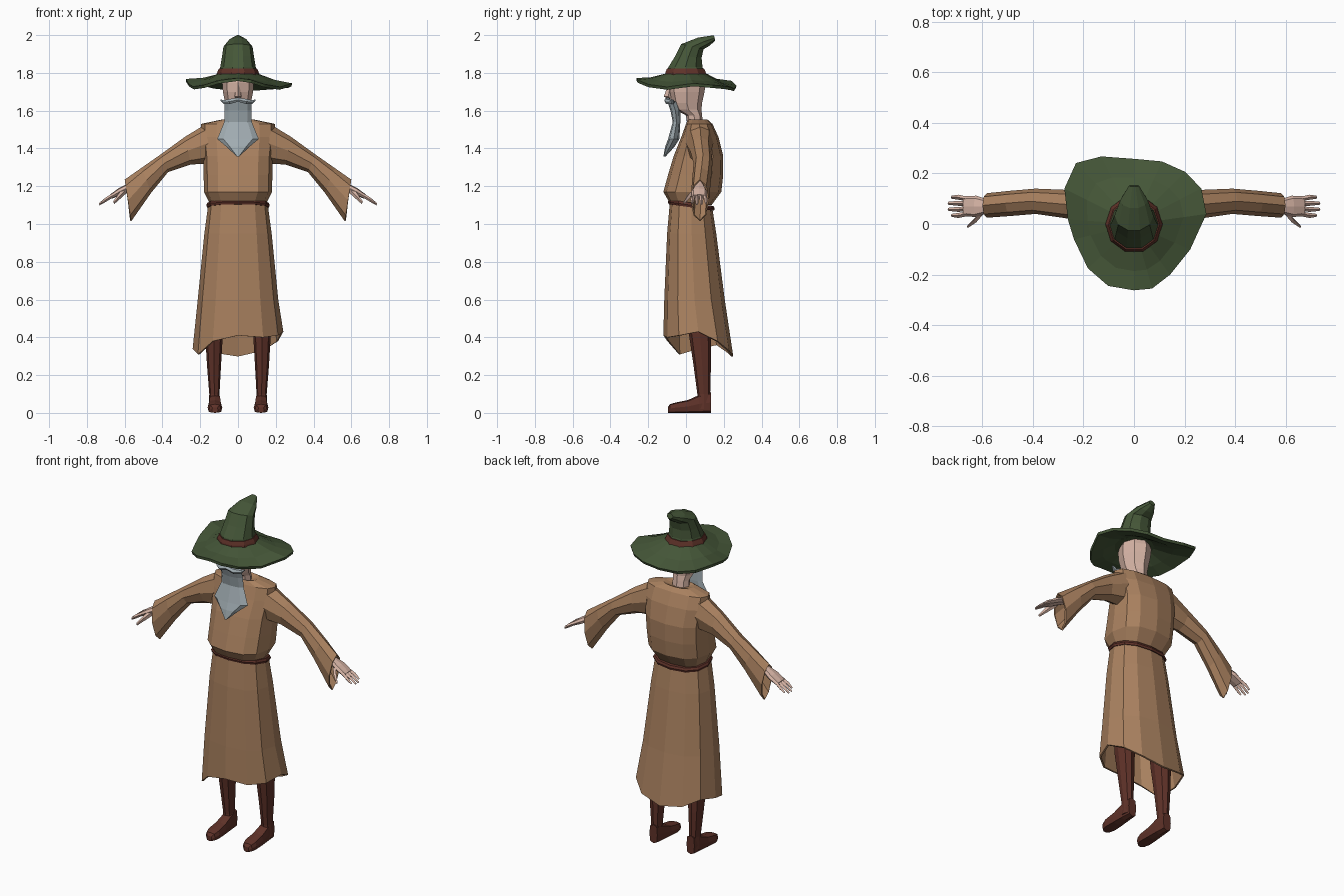
import bpy, bmesh, math
from mathutils import Vector as V


def material(name, rgb):
    m = bpy.data.materials.new(name)
    m.diffuse_color = (*rgb, 1)
    return m


TAN = material("tan_cloth", (0.40, 0.22, 0.115))
GREEN = material("green_felt", (0.06, 0.095, 0.04))
LEATHER = material("brown_leather", (0.115, 0.032, 0.022))
SKIN = material("skin", (0.68, 0.46, 0.38))
GREY = material("grey_hair", (0.36, 0.42, 0.45))
X, Y = V((1, 0, 0)), V((0, 1, 0))


def section(a, b, side, n=8, p=1.0):
    """Closed ring whose vertices run from a to b, with half width 'side'."""
    a, b = V(a), V(b)
    c, v = (a + b) / 2, (b - a) / 2
    soft = lambda t: math.copysign(abs(t) ** p, t) if abs(t) > 1e-6 else 0
    return [c + side * soft(math.cos(2 * math.pi * i / n))
            + v * soft(math.sin(2 * math.pi * i / n)) for i in range(n)]


def level(z, rx, y0, y1, n=8, p=1.0, x=0):
    return section((x, y0, z), (x, y1, z), X * rx, n, p)


def loft(name, rings, mat, caps=True, wall=0, mirror=False, offset=-1):
    bm = bmesh.new()
    rows = [[bm.verts.new(q) for q in r] for r in rings]
    n = len(rows[0])
    for r, s in zip(rows, rows[1:]):
        for i in range(n):
            j = (i + 1) % n
            bm.faces.new((r[i], r[j], s[j], s[i]))
    if caps:
        bm.faces.new(rows[0])
        bm.faces.new(rows[-1])
    bmesh.ops.recalc_face_normals(bm, faces=bm.faces)
    me = bpy.data.meshes.new(name)
    bm.to_mesh(me)
    bm.free()
    me.materials.append(mat)
    ob = bpy.data.objects.new(name, me)
    bpy.context.collection.objects.link(ob)
    if wall:
        s = ob.modifiers.new("wall", "SOLIDIFY")
        s.thickness, s.offset = wall, offset
    if mirror:
        ob.modifiers.new("mirror", "MIRROR")
    return ob


# Robe skirt with uneven hem
hem = level(0, 0.24, -0.12, 0.25, 12, 0.85)
for q, z in zip(hem, (.43, .38, .33, .30, .32, .36, .34, .31, .38, .41, .40, .41)):
    q.z = z
loft("robe_skirt", [section((0, -0.085, 1.12), (0, 0.14, 1.08), X * 0.158, 12, 0.85),
                    level(0.95, 0.178, -0.10, 0.16, 12, 0.85),
                    level(0.60, 0.213, -0.115, 0.205, 12, 0.85), hem],
     TAN, caps=False, wall=0.01)

# Bloused robe top
loft("robe_top", [level(z, rx, y0, y1, 12, 0.78) for z, rx, y0, y1 in (
    (1.10, .145, -.08, .135), (1.17, .180, -.12, .187), (1.26, .182, -.095, .197),
    (1.36, .185, -.065, .197), (1.46, .197, -.025, .172), (1.53, .195, .0, .14),
    (1.552, .09, .01, .115), (1.54, .05, .02, .09))], TAN)

# Belt
loft("belt", [section((0, f, zf), (0, b, zf - 0.035), X * rx, 12, 0.85)
              for f, b, zf, rx in ((-.092, .148, 1.105, .164), (-.096, .152, 1.117, .168),
                                   (-.090, .146, 1.130, .162))], LEATHER)

# Flared sleeves: top and bottom points of each section, then depth range
sleeve = []
for tx, tz, bx, bz, y0, y1 in ((.16, 1.535, .16, 1.32, .0, .145),
                               (.28, 1.462, .25, 1.315, .022, .135),
                               (.41, 1.368, .37, 1.275, .040, .14),
                               (.51, 1.298, .46, 1.165, .032, .132),
                               (.60, 1.235, .565, 1.015, .025, .122)):
    yc = (y0 + y1) / 2
    sleeve.append(section((tx, yc, tz), (bx, yc, bz), Y * (y1 - y0) / 2))
loft("sleeves", sleeve, TAN, caps=False, wall=0.008, mirror=True)


# Hands: palm, four fingers, thumb
def limb(name, stations, mat, n=8, p=0.8):
    """Stations: x, y, z, half depth, half thickness, running down the arm."""
    loft(name, [section((x + t * .55, y, z + t), (x - t * .55, y, z - t), Y * w, n, p)
                for x, y, z, w, t in stations], mat, mirror=True)


limb("palms", [(.48, .075, 1.25, .025, .022), (.575, .07, 1.197, .026, .017),
               (.625, .07, 1.172, .042, .016), (.672, .07, 1.145, .040, .011)], SKIN)
for i, tip in enumerate((.722, .735, .735, .722)):
    y0, y1 = .041 + i * .019, .034 + i * .024
    limb("finger_pair_%d" % (i + 1),
         [(.655, y0, 1.156, .009, .009), (.695, y1, 1.132, .010, .009),
          (tip, y1, 1.145 - (tip - .66) * .55, .006, .005)], SKIN, 4, 1)
limb("thumbs", [(.595, .055, 1.18, .014, .014), (.625, .018, 1.150, .012, .012),
                (.658, -.010, 1.112, .006, .006)], SKIN, 4, 1)

# Head and neck
loft("head", [level(*s) for s in (
    (1.50, .052, .01, .095), (1.575, .050, .0, .085), (1.605, .058, -.055, .082),
    (1.64, .068, -.075, .085), (1.70, .080, -.090, .098), (1.75, .084, -.092, .105),
    (1.80, .070, -.07, .085))], SKIN)
loft("nose", [level(1.735, .008, -.095, -.07, 4), level(1.675, .018, -.118, -.07, 4),
              level(1.665, .010, -.10, -.07, 4)], SKIN)

# Beard and moustache
loft("beard", [level(*s) for s in (
    (1.648, .072, -.098, -.045), (1.60, .071, -.082, -.03), (1.54, .073, -.070, -.030),
    (1.45, .110, -.095, -.035), (1.41, .062, -.110, -.060), (1.357, .006, -.12, -.108))], GREY)
loft("moustache", [section((x, y, z + h), (x, y, z - h), Y * d, 6) for x, y, z, h, d in (
    (0, -.098, 1.658, .012, .016), (.045, -.095, 1.648, .016, .018),
    (.075, -.075, 1.645, .012, .016), (.092, -.070, 1.656, .004, .005))], GREY, mirror=True)

# Wavy hat brim
outer = [V(q) for q in (
    (.285, .04, 1.737), (.265, .14, 1.728), (.20, .205, 1.722), (.11, .245, 1.715),
    (0, .255, 1.71), (-.13, .265, 1.725), (-.23, .24, 1.75), (-.275, .14, 1.76),
    (-.26, .02, 1.735), (-.235, -.06, 1.72), (-.18, -.175, 1.728), (-.10, -.245, 1.752),
    (0, -.262, 1.765), (.07, -.255, 1.755), (.14, -.20, 1.732), (.22, -.10, 1.718))]
inner, middle = [], []
for q in outer:
    a = math.atan2(q.y, q.x)
    i = V((.105 * math.cos(a), .108 * math.sin(a), 1.788))
    inner.append(i)
    middle.append(i.lerp(q, 0.5) - V((0, 0, .008)))
loft("hat_brim", [inner, middle, outer], GREEN, caps=False, wall=0.016, offset=0)

# Bent hat crown: front and back points of each section, then half width
loft("hat_crown", [section((0, yf, zf), (0, yb, zb), X * w, 10) for yf, zf, yb, zb, w in (
    (-.112, 1.778, .112, 1.778, .110), (-.098, 1.83, .092, 1.83, .094),
    (-.060, 1.89, .086, 1.88, .085), (-.028, 1.953, .096, 1.925, .077),
    (.062, 1.988, .125, 1.942, .055), (.148, 2.0, .155, 1.97, .02))], GREEN)

# Hat band
loft("hat_band", [level(1.785, .116, -.116, .118, 10), level(1.803, .110, -.114, .110, 10),
                  level(1.822, .101, -.106, .101, 10)], LEATHER)

# Legs and boots
loft("legs", [level(z, w, y0, y1, 8, .85, x) for z, w, y0, y1, x in (
    (.75, .056, -.01, .125, .115), (.42, .047, .015, .132, .127),
    (.25, .037, .04, .132, .127), (.10, .027, .06, .128, .125), (.02, .03, .06, .128, .125))],
    LEATHER, mirror=True)
loft("boots", [section((.122, y, top), (.122, y, 0), X * w, 8, 0.55) for y, top, w in (
    (.132, .11, .026), (.07, .095, .032), (.01, .068, .036),
    (-.055, .055, .039), (-.085, .046, .030), (-.096, .030, .016))], LEATHER, mirror=True)
